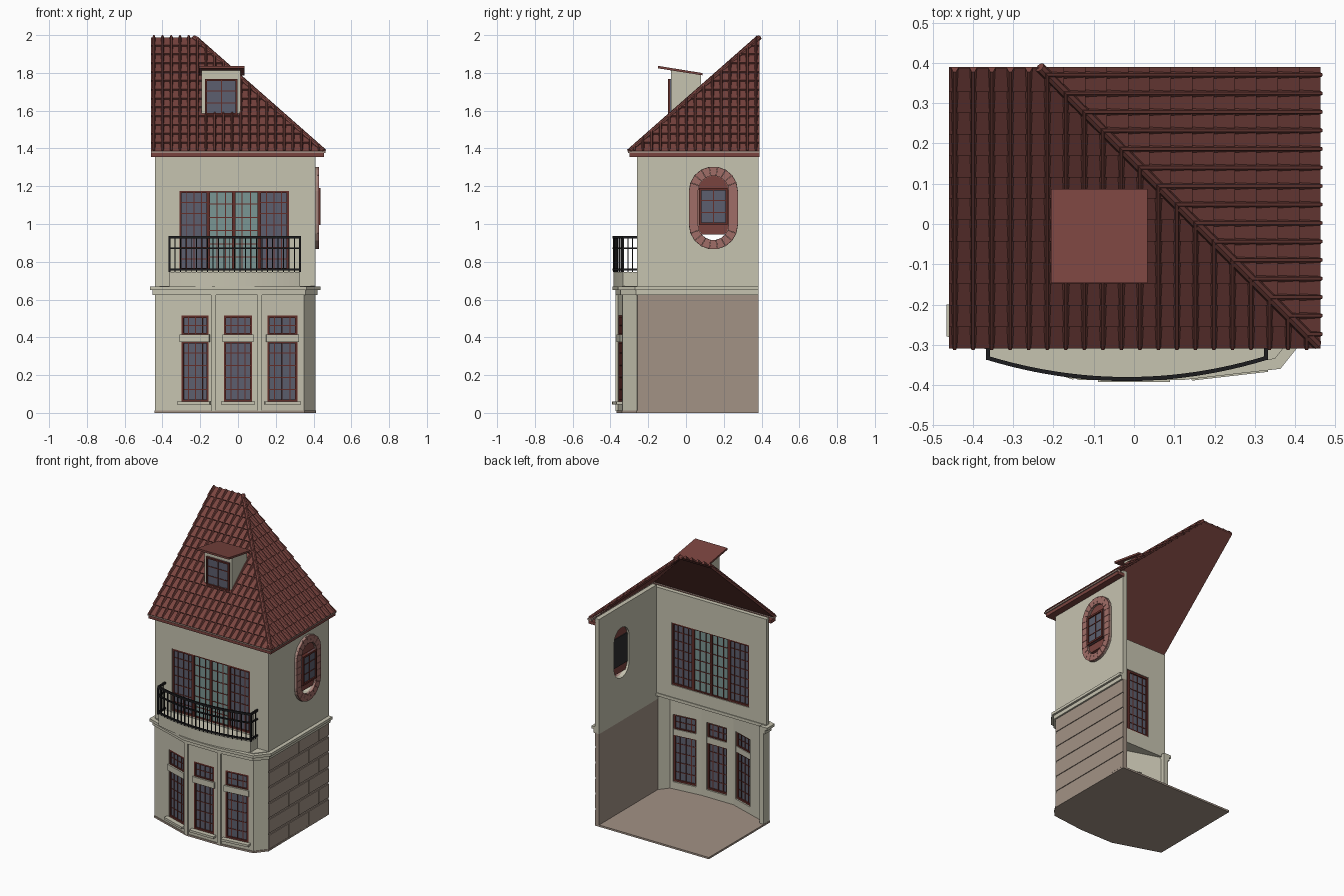
import bpy, bmesh, math
from mathutils import Matrix, Vector

cube = bpy.data.objects.get("Cube")
if cube:
    bpy.data.objects.remove(cube, do_unlink=True)


def material(name, *rgb):
    lin = [((c / 255 + 0.055) / 1.055) ** 2.4 for c in rgb] + [1]
    m = bpy.data.materials.new(name)
    m.use_nodes = True
    m.diffuse_color = lin
    m.node_tree.nodes["Principled BSDF"].inputs["Base Color"].default_value = lin
    return m


CREAM = material("cream plaster", 198, 195, 176)
STONE = material("taupe stone", 162, 146, 133)
ROOF = material("roof red", 122, 68, 63)
WOOD = material("window wood", 98, 46, 41)
GLASS = material("grey blue glass", 92, 95, 110)
TEAL = material("teal glass", 122, 150, 147)
IRON = material("black iron", 28, 28, 30)
BRICK = material("pink brick", 160, 109, 103)
TRIM = material("eave trim", 165, 140, 130)
DARK = material("dark backing", 45, 45, 48)


def frame(p, u, v=(0, 0, 1)):
    """Matrix with axes u, v and their outward normal."""
    u, v = Vector(u).normalized(), Vector(v).normalized()
    m = Matrix((u, v, u.cross(v))).transposed().to_4x4()
    m.translation = Vector(p)
    return m


def rect(u0, u1, v0, v1):
    return [(u0, v0), (u1, v0), (u1, v1), (u0, v1)]


def solid(bm, m, loops, w0, w1):
    """Extrude an outline (first loop) with holes (other loops)."""
    caps = [[[bm.verts.new(m @ Vector((*p, w))) for p in lp] for lp in loops] for w in (w0, w1)]
    for cap in caps:
        if len(cap) == 1:
            bm.faces.new(cap[0])
        else:
            edges = [bm.edges.new((lp[i - 1], lp[i])) for lp in cap for i in range(len(lp))]
            bmesh.ops.triangle_fill(bm, use_beauty=True, edges=edges)
    for a, b in zip(*caps):
        for i in range(len(a)):
            bm.faces.new((a[i - 1], a[i], b[i], b[i - 1]))


def finish(name, bm, mat, recalc=True):
    if recalc:
        bmesh.ops.recalc_face_normals(bm, faces=bm.faces)
    me = bpy.data.meshes.new(name)
    bm.to_mesh(me)
    bm.free()
    me.materials.append(mat)
    ob = bpy.data.objects.new(name, me)
    bpy.context.collection.objects.link(ob)


def panel(name, mat, m, *items):
    bm = bmesh.new()
    for loops, w0, w1 in items:
        solid(bm, m, loops, w0, w1)
    finish(name, bm, mat)


def window(name, m, u0, u1, v0, v1, w, cols, rows, glass, edge=0.012, bar=0.005):
    panel(name + "_glass", glass, m, ([rect(u0, u1, v0, v1)], w - 0.003, w + 0.003))
    inner = rect(u0 + edge, u1 - edge, v0 + edge, v1 - edge)
    items = [([rect(u0, u1, v0, v1), inner], w - 0.012, w + 0.012)]
    for i in range(1, cols):
        u = u0 + (u1 - u0) * i / cols
        items.append(([rect(u - bar / 2, u + bar / 2, v0 + edge, v1 - edge)], w - 0.007, w + 0.007))
    for i in range(1, rows):
        v = v0 + (v1 - v0) * i / rows
        items.append(([rect(u0 + edge, u1 - edge, v - bar / 2, v + bar / 2)], w - 0.006, w + 0.006))
    panel(name + "_frame", WOOD, m, *items)


def offset(path, d):
    pts = [Vector(p) for p in path]
    nor = [Vector((b.y - a.y, a.x - b.x)).normalized() for a, b in zip(pts, pts[1:])]
    out = []
    for p, a, b in zip(pts, nor[:1] + nor, nor + nor[-1:]):
        out.append(tuple(p + (a + b) * d / (1 + a.dot(b))))
    return out


def strip(path, d0, d1):
    return offset(path, d1) + offset(path, d0)[::-1]


FLAT = Matrix.Identity(4)
FRONT = frame((0, -0.26, 0), (1, 0, 0))
SIDE = frame((0.41, 0, 0), (0, 1, 0))

# Ground floor: bowed front of flat panels, with windows
bow = [(-0.44, -0.26), (-0.13, -0.362), (0.115, -0.362), (0.35, -0.335), (0.41, -0.26)]
openings = [(-0.30, -0.155), (-0.075, 0.075), (0.155, 0.315)]
for i, (a, b) in enumerate(zip(bow, bow[1:])):
    m = frame((*a, 0), (b[0] - a[0], b[1] - a[1], 0))
    length = math.dist(a, b)
    loops = [rect(0, length, 0.01, 0.64)]
    if i < 3:
        k = length / (b[0] - a[0])
        u0, u1 = [(x - a[0]) * k for x in openings[i]]
        loops.append(rect(u0, u1, 0.06, 0.515))
        name = ("left", "middle", "right")[i] + "_lower"
        window(name + "_window", m, u0, u1, 0.06, 0.38, -0.013, 4, 5, GLASS)
        window(name + "_fanlight", m, u0, u1, 0.41, 0.515, -0.013, 4, 2, GLASS)
        panel(name + "_sill_and_transom", CREAM, m,
              ([rect(u0 - 0.015, u1 + 0.015, 0.045, 0.06)], -0.03, 0.03),
              ([rect(u0 - 0.006, u1 + 0.006, 0.375, 0.415)], -0.03, 0.01))
    panel("bow_wall_%d" % i, CREAM, m, (loops, -0.035, 0))
for x, y in bow[1:3]:
    panel("pilaster", CREAM, frame((x, y, 0), (1, 0, 0)),
          ([rect(-0.013, 0.013, 0.01, 0.63)], -0.03, 0.01))
panel("left_wall_end", CREAM, FLAT, ([rect(-0.44, -0.41, -0.262, -0.20)], 0.01, 0.64))

# Floor slab and plinth
panel("floor", STONE, FLAT, ([offset(bow, 0.005) + [(0.41, 0.385), (-0.44, 0.385)]], 0, 0.012))

# Stone side wall of staggered blocks
items = [([rect(-0.26, 0.385, 0.01, 0.632)], -0.03, -0.004)]
step, gap = 0.105, 0.002
for r in range(6):
    u = -0.26 - (0.11 if r % 2 else 0)
    while u < 0.385:
        a, b = max(u, -0.26) + gap, min(u + 0.215, 0.385) - gap
        items.append(([rect(a, b, r * step + 0.012, (r + 1) * step - gap)], -0.004, 0.001))
        u += 0.215
panel("stone_side_wall", STONE, SIDE, *items)

# Cornice between the floors, and the ledge over the bow
line = [(-0.44, -0.20)] + bow + [(0.41, 0.385)]
panel("cornice", CREAM, FLAT,
      ([strip(line, -0.03, 0.012)], 0.625, 0.65), ([strip(line, -0.03, 0.026)], 0.65, 0.668))
panel("bow_ledge", CREAM, FLAT, ([bow + [(0.41, -0.225), (-0.44, -0.225)]], 0.652, 0.672))

# Upper walls
oval_u, oval_v = 0.145, 1.085


def stadium(r, half=0.09, n=9, straight=4):
    pts = []
    for s in (1, -1):
        for i in range(n + 1):
            t = math.pi * i / n
            pts.append((oval_u + s * r * math.cos(t), oval_v + s * (half + r * math.sin(t))))
        for i in range(1, straight):
            pts.append((oval_u - s * r, oval_v + s * half * (1 - 2 * i / straight)))
    return pts


panel("upper_front_wall", CREAM, FRONT,
      ([rect(-0.44, 0.41, 0.66, 1.385), rect(-0.31, 0.27, 0.755, 1.175)], -0.03, 0))
panel("upper_side_wall", CREAM, SIDE,
      ([rect(-0.23, 0.385, 0.655, 1.40), stadium(0.08)], -0.03, 0))

# Wide balcony window with a pair of glazed doors
window("left_upper_window", FRONT, -0.31, -0.155, 0.755, 1.175, -0.013, 4, 7, GLASS)
window("right_upper_window", FRONT, 0.11, 0.27, 0.755, 1.175, -0.013, 4, 7, GLASS)
window("left_balcony_door", FRONT, -0.155, -0.0225, 0.755, 1.175, -0.013, 3, 6, TEAL, 0.008)
window("right_balcony_door", FRONT, -0.0225, 0.11, 0.755, 1.175, -0.013, 3, 6, TEAL, 0.008)

# Oval side window with a brick surround
outer, inner = stadium(0.13), stadium(0.08)
panel("oval_mortar", TRIM, SIDE, ([outer, inner], -0.002, 0.012))
items = []
for i in range(len(outer)):
    q = [Vector(p) for p in (outer[i - 1], outer[i], inner[i], inner[i - 1])]
    mid = sum(q, Vector((0, 0))) / 4
    items.append(([[tuple(p.lerp(mid, 0.04)) for p in q]], 0.01, 0.02))
panel("oval_bricks", BRICK, SIDE, *items)
arch = [(u, max(v, 0.945)) for u, v in inner]
pane = rect(0.075, 0.215, 1.0, 1.185)
panel("oval_arch_panel", ROOF, SIDE, ([arch, pane], -0.015, 0.005))
window("oval_window", SIDE, 0.07, 0.22, 0.995, 1.19, 0.016, 2, 3, GLASS)
panel("oval_dark_backing", DARK, SIDE, ([rect(0.07, 0.22, 0.995, 1.19)], -0.02, -0.013))

# Balcony slab and iron railing
arc = []
for i in range(25):
    t = i / 12 - 1
    arc.append((-0.0175 + 0.345 * t, -0.333 - 0.052 * (1 - t * t)))
rail = [(arc[0][0], -0.26)] + arc + [(arc[-1][0], -0.26)]
panel("balcony_slab", CREAM, FLAT, ([rail], 0.67, 0.747))
items = [([strip(rail, -0.005, 0.005)], z, z + h)
         for z, h in ((0.755, 0.01), (0.867, 0.008), (0.922, 0.014))]
for i, (x, y) in enumerate(arc):
    r = 0.005 if i in (0, 24) else 0.0025
    items.append(([rect(x - r, x + r, y - r, y + r)], 0.745, 0.925))
for x in (arc[0][0], arc[-1][0]):
    items += [([rect(x - 0.0025, x + 0.0025, y, y + 0.005)], 0.745, 0.925) for y in (-0.31, -0.285)]
panel("balcony_railing", IRON, FLAT, *items)

# Roof: tile rows and ribs on one slope, reflected over the hip for the other
run, rise, rows, ribs = 0.69, 0.607, 13, 21
slope = math.hypot(run, rise)
base, X = Vector((0, -0.30, 1.378)), Vector((1, 0, 0))
V = Vector((0, run, rise)).normalized()
N = X.cross(V)
for reflected in (False, True):
    bm = bmesh.new()
    along, up = frame(base, V, N), frame(base, X, N)
    solid(bm, along, [rect(0, slope, -0.008, 0)], -0.46, 0.5)
    for r in range(rows):
        a, b = slope * r / rows, slope * (r + 1) / rows
        solid(bm, along, [[(a, 0), (a, 0.013), (b, 0.003), (b, 0)]], -0.46, 0.5)
    for i in range(ribs):
        x = -0.445 + 0.046 * i
        solid(bm, up, [[(x - 0.01, 0), (x - 0.004, 0.019), (x + 0.003, 0.019), (x + 0.01, 0)]],
              -slope, 0)
    bmesh.ops.recalc_face_normals(bm, faces=bm.faces)
    for co, no in (((0.155, 0, 0), (1, 1, 0)), ((0, 0.39, 0), (0, 1, 0)), ((-0.235, 0, 0), (-1, 0, 0))):
        if no[0] < 0 and not reflected:
            continue
        if no == (-1, 0, 0):  # reflected slope stops at the back plane
            co = (0.155 - 0.39, 0, 0)
        bmesh.ops.bisect_plane(bm, geom=bm.verts[:] + bm.edges[:] + bm.faces[:],
                               plane_co=co, plane_no=no, clear_outer=True)
    if reflected:
        bm.transform(Matrix(((0, -1, 0, 0.155), (-1, 0, 0, 0.155), (0, 0, 1, 0), (0, 0, 0, 1))))
        bmesh.ops.reverse_faces(bm, faces=bm.faces)
    finish("side_roof_slope" if reflected else "front_roof_slope", bm, ROOF, False)

# Hip cap and eaves
low, high = Vector((0.455, -0.30, 1.385)), Vector((-0.235, 0.388, 1.988))
d = high - low
side = Vector((1, 1, 0)).normalized()
ring = [(0.013 * math.cos(math.pi * i / 4), 0.013 * math.sin(math.pi * i / 4)) for i in range(8)]
panel("hip_cap", ROOF, frame(low, side, d.cross(side)), ([ring], 0, d.length))
eave = [(-0.46, -0.30), (0.455, -0.30), (0.455, 0.39)]
panel("eave_fascia", ROOF, FLAT, ([strip(eave, -0.05, 0)], 1.355, 1.376))
panel("eave_trim", TRIM, FLAT, ([strip(eave, -0.02, 0.007)], 1.376, 1.388))

# Dormer
DSIDE = frame((0.013, 0, 0), (0, 1, 0))
panel("dormer_walls", CREAM, DSIDE,
      ([[(-0.08, 1.575), (0.08, 1.715), (0.08, 1.79), (-0.08, 1.82)]], -0.206, 0))
panel("dormer_roof", ROOF, DSIDE,
      ([[(-0.147, 1.824), (0.087, 1.787), (0.087, 1.799), (-0.147, 1.837)]], -0.219, 0.021))
window("dormer_window", frame((0, -0.08, 0), (1, 0, 0)), -0.175, -0.002, 1.578, 1.768, 0.002,
       2, 3, GLASS, 0.01)
